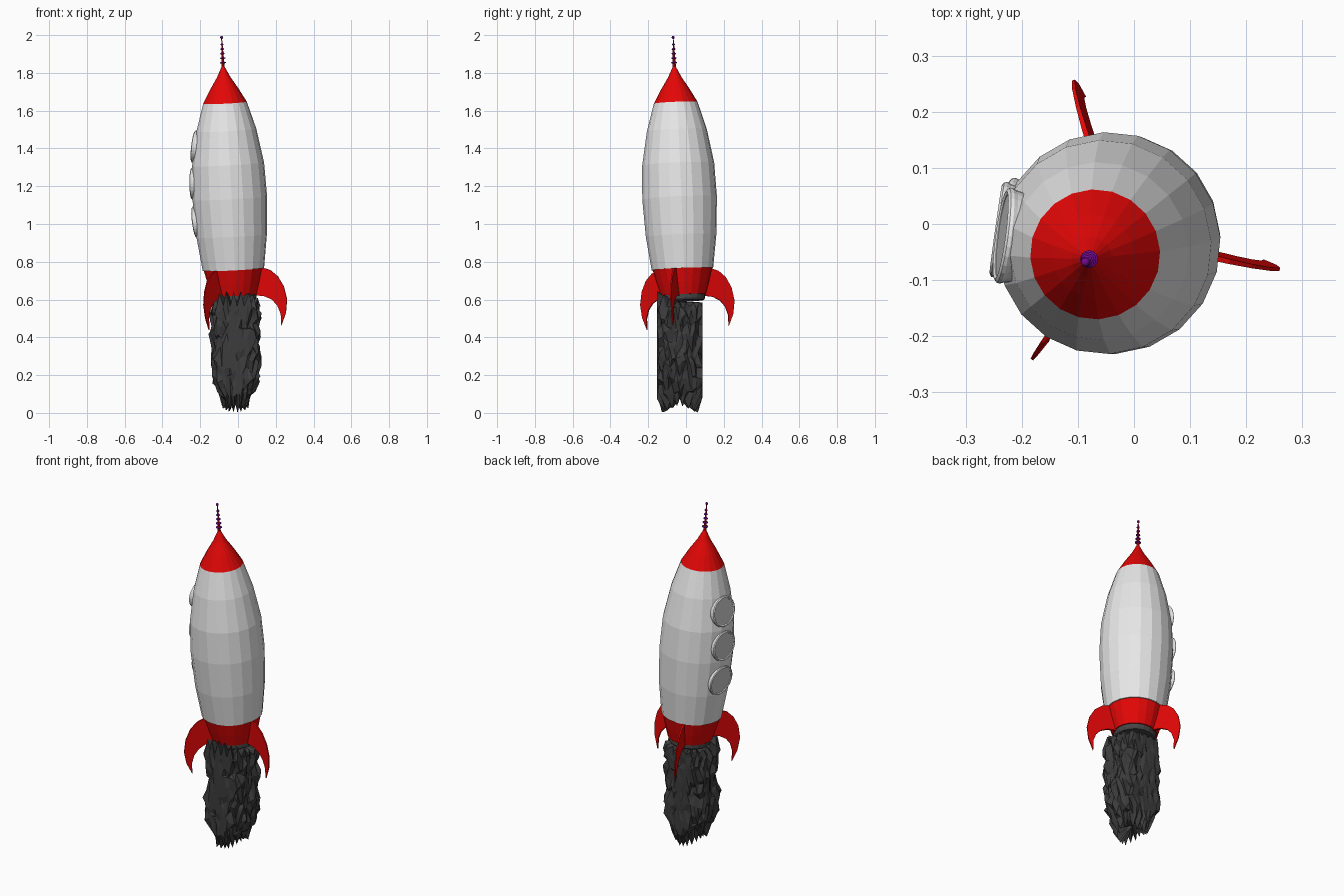
import bpy, bmesh, random
from math import sin, cos, pi, radians
from mathutils import Matrix, Vector

random.seed(4)
if "Cube" in bpy.data.objects:
    bpy.data.objects.remove(bpy.data.objects["Cube"])


def material(name, r, g, b):
    m = bpy.data.materials.new(name)
    m.use_nodes = True
    m.diffuse_color = (r, g, b, 1)
    bsdf = next(n for n in m.node_tree.nodes if n.type == 'BSDF_PRINCIPLED')
    bsdf.inputs["Base Color"].default_value = (r, g, b, 1)
    return m


white = material("hull white", 0.8, 0.8, 0.8)
red = material("bright red", 0.77, 0.002, 0.002)
grey = material("glass grey", 0.58, 0.58, 0.58)
purple = material("purple", 0.17, 0.003, 0.28)
dark = material("nozzle dark grey", 0.06, 0.06, 0.06)
soot = material("exhaust charcoal", 0.045, 0.045, 0.045)

# The whole rocket leans slightly along this axis
axis = Vector((-0.051, -0.04, 1)).normalized()
TILT = Matrix.Translation((0.0145, 0.0115, 0)) @ \
    Vector((0, 0, 1)).rotation_difference(axis).to_matrix().to_4x4()


def finish(bm, name, mat, matrix):
    bmesh.ops.recalc_face_normals(bm, faces=bm.faces)
    mesh = bpy.data.meshes.new(name)
    bm.to_mesh(mesh)
    bm.free()
    mesh.materials.append(mat)
    ob = bpy.data.objects.new(name, mesh)
    bpy.context.collection.objects.link(ob)
    ob.matrix_world = matrix


def lathe(name, profile, mat, matrix=TILT, sides=20, phase=3, caps=True):
    """Turn (radius, height) points around z."""
    bm = bmesh.new()
    rings = []
    for r, z in profile:
        rings.append([bm.verts.new((r * cos(a), r * sin(a), z)) for a in
                      (radians(phase) + 2 * pi * i / sides for i in range(sides))])
    for lo, hi in zip(rings, rings[1:]):
        for i in range(sides):
            j = (i + 1) % sides
            bm.faces.new((lo[i], lo[j], hi[j], hi[i]))
    if caps:
        bm.faces.new(rings[0])
        bm.faces.new(rings[-1])
    finish(bm, name, mat, matrix)


# Hull, nose, skirt and nozzle
lathe("hull", [(0.163, 0.762), (0.187, 0.94), (0.198, 1.14), (0.191, 1.32),
               (0.159, 1.5), (0.116, 1.645)], white)
lathe("nose_cone", [(0.116, 1.645), (0.074, 1.72), (0.036, 1.78), (0.004, 1.845)], red)
lathe("skirt", [(0.12, 0.625), (0.139, 0.69), (0.158, 0.764)], red)
lathe("nozzle", [(0.108, 0.595), (0.114, 0.605), (0.114, 0.63)], dark)

# Antenna with shrinking rings and a tip ball
lathe("antenna_rod", [(0.009, 1.83), (0.002, 1.99)], red, sides=8)
for k in range(5):
    z, r = 1.858 + 0.024 * k, 0.016 - 0.002 * k
    lathe(f"antenna_ring_{k + 1}", [(r * 0.5, z - 0.005), (r, z - 0.002),
                                    (r, z + 0.002), (r * 0.5, z + 0.005)], purple, sides=12)
bm = bmesh.new()
bmesh.ops.create_uvsphere(bm, u_segments=10, v_segments=8, radius=0.008)
finish(bm, "antenna_tip", purple, TILT @ Matrix.Translation((0, 0, 1.992)))

# Three curved fins, thinning towards the outer edge
outline = [(0.13, 0.745), (0.158, 0.764), (0.2, 0.75), (0.24, 0.715), (0.27, 0.66),
           (0.284, 0.59), (0.274, 0.52), (0.246, 0.455), (0.246, 0.515), (0.23, 0.56),
           (0.203, 0.592), (0.165, 0.612), (0.11, 0.62)]
for k, angle in enumerate((-14, 109, 234)):
    bm = bmesh.new()
    sheets = [[bm.verts.new((r, side * (0.0085 - 0.02 * r), z)) for r, z in outline]
              for side in (-1, 1)]
    for sheet in sheets:
        bm.faces.new(sheet)
    for i in range(len(outline)):
        a, b = sheets
        bm.faces.new((a[i - 1], a[i], b[i], b[i - 1]))
    finish(bm, f"fin_{k + 1}", red, TILT @ Matrix.Rotation(radians(angle), 4, 'Z'))

# Three portholes down the side, each following the hull slope
rim = [(0.078, -0.035), (0.083, -0.008), (0.086, -0.001), (0.085, 0.005),
       (0.079, 0.009), (0.073, 0.006), (0.071, 0.001)]
for k, (z, r, slope) in enumerate(((1.42, 0.173, 9), (1.225, 0.192, 2), (1.02, 0.188, -5))):
    place = TILT @ Matrix.Rotation(radians(172), 4, 'Z') @ \
        Matrix.Translation((r, 0, z)) @ Matrix.Rotation(radians(90 - slope), 4, 'Y')
    lathe(f"porthole_rim_{k + 1}", rim, white, place, sides=28, caps=False)
    lathe(f"porthole_glass_{k + 1}", [(0.074, 0), (0.074, 0.005)], grey, place, sides=28)

# Exhaust plume: a jagged rounded box with scalloped sides and ragged ends
SIDES, ROWS = 40, 14


def plume_point(row, i):
    t = row / (ROWS - 1)
    a = 2 * pi * (i + 0.5 * (row % 2)) / SIDES
    c, s = cos(a), sin(a)
    k = (abs(c) ** 3 + abs(s) ** 3) ** (-1 / 3)
    jag = random.uniform(0.82, 1.07)
    scallop = 0.96 + 0.05 * cos(2 * pi * 4.5 * t)
    x = 0.136 * c * k * jag * scallop * min(1, 0.5 + 1.8 * t)
    y = max(-0.121, min(0.121, 0.134 * s * k * jag * min(1, 0.7 + 3.5 * t)))
    z = 0.05 + 0.54 * t + random.uniform(-0.024, 0.024)
    if row == 0:
        z = 0.06 - 0.04 * abs(s) + (-0.018 if i % 2 else 0.025)
    if row == ROWS - 1:
        z = 0.585 + (0.06 * max(0, -s) if i % 2 else -0.02)
    return (x, y, max(z, 0))


bm = bmesh.new()
rows = [[bm.verts.new(plume_point(r, i)) for i in range(SIDES)] for r in range(ROWS)]
for r in range(ROWS - 1):
    lo, hi = rows[r], rows[r + 1]
    for i in range(SIDES):
        j = (i + 1) % SIDES
        if r % 2:
            bm.faces.new((lo[i], lo[j], hi[j]))
            bm.faces.new((lo[i], hi[j], hi[i]))
        else:
            bm.faces.new((lo[i], lo[j], hi[i]))
            bm.faces.new((lo[j], hi[j], hi[i]))
for ring, height in ((rows[0], 0.075), (rows[-1], 0.59)):
    tip = bm.verts.new((0, 0, height))
    for i in range(SIDES):
        bm.faces.new((ring[i], ring[(i + 1) % SIDES], tip))
finish(bm, "exhaust_plume", soot, Matrix.Translation((-0.013, -0.033, 0)))
